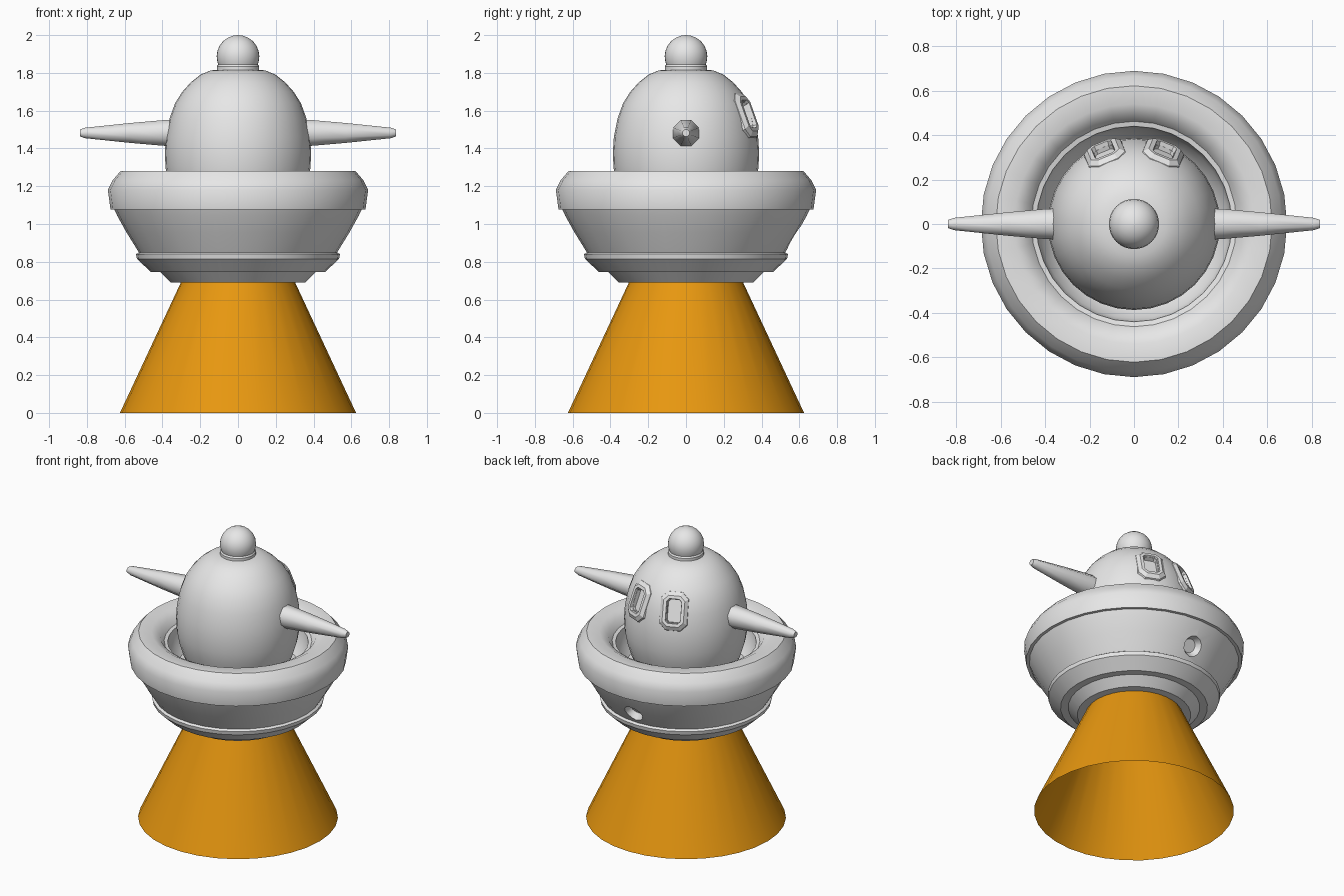
import bpy, bmesh, math
from mathutils import Vector, Matrix

if "Cube" in bpy.data.objects:
    bpy.data.objects.remove(bpy.data.objects["Cube"])


def material(name, rgb):
    m = bpy.data.materials.new(name)
    m.diffuse_color = (*rgb, 1)
    m.use_nodes = True
    m.node_tree.nodes["Principled BSDF"].inputs["Base Color"].default_value = m.diffuse_color
    return m


GREY = material("light grey", (0.8, 0.8, 0.8))
ORANGE = material("orange", (0.8, 0.31, 0.005))


def smooth(me, angle=35):
    for p in me.polygons:
        p.use_smooth = True
    me.set_sharp_from_angle(angle=math.radians(angle))


def loft(name, loops, mat, cap_start=True, cap_end=True, closed=False, angle=35):
    """Skin a list of vertex loops of equal length."""
    bm = bmesh.new()
    rings = [[bm.verts.new(p) for p in loop] for loop in loops]
    pairs = list(zip(rings, rings[1:]))
    if closed:
        pairs.append((rings[-1], rings[0]))
    for a, b in pairs:
        n = len(a)
        for i in range(n):
            j = (i + 1) % n
            bm.faces.new((a[i], a[j], b[j], b[i]))
    if not closed:
        if cap_start:
            bm.faces.new(rings[0][::-1])
        if cap_end:
            bm.faces.new(rings[-1])
    bmesh.ops.recalc_face_normals(bm, faces=bm.faces)
    me = bpy.data.meshes.new(name)
    bm.to_mesh(me)
    bm.free()
    me.materials.append(mat)
    smooth(me, angle)
    ob = bpy.data.objects.new(name, me)
    bpy.context.collection.objects.link(ob)
    return ob


def lathe(name, profile, mat, n=32, matrix=Matrix(), **kw):
    loops = [[matrix @ Vector((r * math.cos(2 * math.pi * i / n),
                               r * math.sin(2 * math.pi * i / n), z))
              for i in range(n)] for r, z in profile]
    return loft(name, loops, mat, **kw)


def cut(ob, cutters):
    for c in cutters:
        c.hide_render = True
        mod = ob.modifiers.new("cut", "BOOLEAN")
        mod.operation = "DIFFERENCE"
        mod.solver = "EXACT"
        mod.object = c
    dg = bpy.context.evaluated_depsgraph_get()
    me = bpy.data.meshes.new_from_object(ob.evaluated_get(dg))
    ob.modifiers.clear()
    ob.data = me
    smooth(me)
    for c in cutters:
        bpy.data.objects.remove(c)


# beam: open cone under the saucer
lathe("beam", [(0.625, 0), (0.298, 0.70)], ORANGE, cap_start=False, cap_end=False)

# saucer hull with hollow top
hull = lathe("saucer_hull", [
    (0.355, 0.69), (0.412, 0.745), (0.46, 0.745), (0.535, 0.815), (0.54, 0.84),
    (0.525, 0.85), (0.59, 0.955), (0.64, 1.045), (0.655, 1.078), (0.675, 1.078),
    (0.689, 1.18), (0.665, 1.23), (0.622, 1.28), (0.54, 1.28), (0.49, 1.255),
    (0.462, 1.215), (0.44, 1.21), (0.425, 1.10), (0.38, 1.05)], GREY)

# round port in the back of the hull
axis = Vector((0, 0.87, -0.5))
port_m = Matrix.Translation((0, 0.575, 0.93)) @ axis.to_track_quat("Z", "Y").to_matrix().to_4x4()
port = lathe("port_cutter", [(0.045, -0.045), (0.068, 0.0), (0.085, 0.1)], GREY, 12, port_m)
cut(hull, [port])

# egg-shaped dome
dome = lathe("dome", [
    (0.30, 1.04), (0.345, 1.14), (0.372, 1.23), (0.384, 1.30), (0.387, 1.38),
    (0.382, 1.46), (0.362, 1.56), (0.333, 1.64), (0.295, 1.70), (0.25, 1.75),
    (0.20, 1.79), (0.145, 1.813), (0.08, 1.82)], GREY)


# windows: frames that follow the dome
def window_loop(frame, w, h, c, depth):
    pts = [(w, -h + c), (w, h - c), (w - c, h), (-w + c, h),
           (-w, h - c), (-w, -h + c), (-w + c, -h), (w - c, -h)]
    return [frame @ Vector((u, v, depth - u * u / 0.72 - v * v / 0.9)) for u, v in pts]


cutters = []
for side, name in ((1, "right"), (-1, "left")):
    az, el = math.radians(22.5) * side, math.radians(21)
    out = Vector((math.sin(az) * math.cos(el), math.cos(az) * math.cos(el), math.sin(el)))
    right = Vector((0, 0, 1)).cross(out).normalized()
    up = out.cross(right)
    rot = Matrix((right, up, out)).transposed().to_4x4()
    f = Matrix.Translation((0.354 * math.sin(az), 0.354 * math.cos(az), 1.58)) @ rot
    loft("window_frame_" + name, [
        window_loop(f, 0.095, 0.128, 0.045, -0.02),
        window_loop(f, 0.088, 0.122, 0.042, 0.010),
        window_loop(f, 0.068, 0.098, 0.03, 0.022),
        window_loop(f, 0.048, 0.078, 0.016, 0.018),
        window_loop(f, 0.044, 0.072, 0.014, -0.02)], GREY, closed=True, angle=25)
    cutters.append(loft("window_cutter", [
        window_loop(f, 0.043, 0.071, 0.014, -0.022),
        window_loop(f, 0.046, 0.074, 0.014, 0.05)], GREY))
cut(dome, cutters)

# collar and ball on top
lathe("top_collar", [(0.10, 1.80), (0.112, 1.815), (0.112, 1.835), (0.103, 1.847)], GREY)
ball = [(0.104, 1.842)] + [(0.113 * math.cos(math.radians(a)), 1.887 + 0.113 * math.sin(math.radians(a)))
                           for a in (-15, 0, 15, 30, 45, 60, 75, 88)]
lathe("top_ball", ball, GREY)

# side horns
for side, name in ((1, "right"), (-1, "left")):
    m = Matrix.Translation((0, 0, 1.482)) @ Matrix.Rotation(side * math.pi / 2, 4, "Y") \
        @ Matrix.Rotation(math.pi / 8, 4, "Z")
    lathe("horn_" + name, [(0.076, 0.33), (0.073, 0.40), (0.057, 0.57), (0.030, 0.81),
                           (0.020, 0.837)], GREY, 8, m, angle=50)
